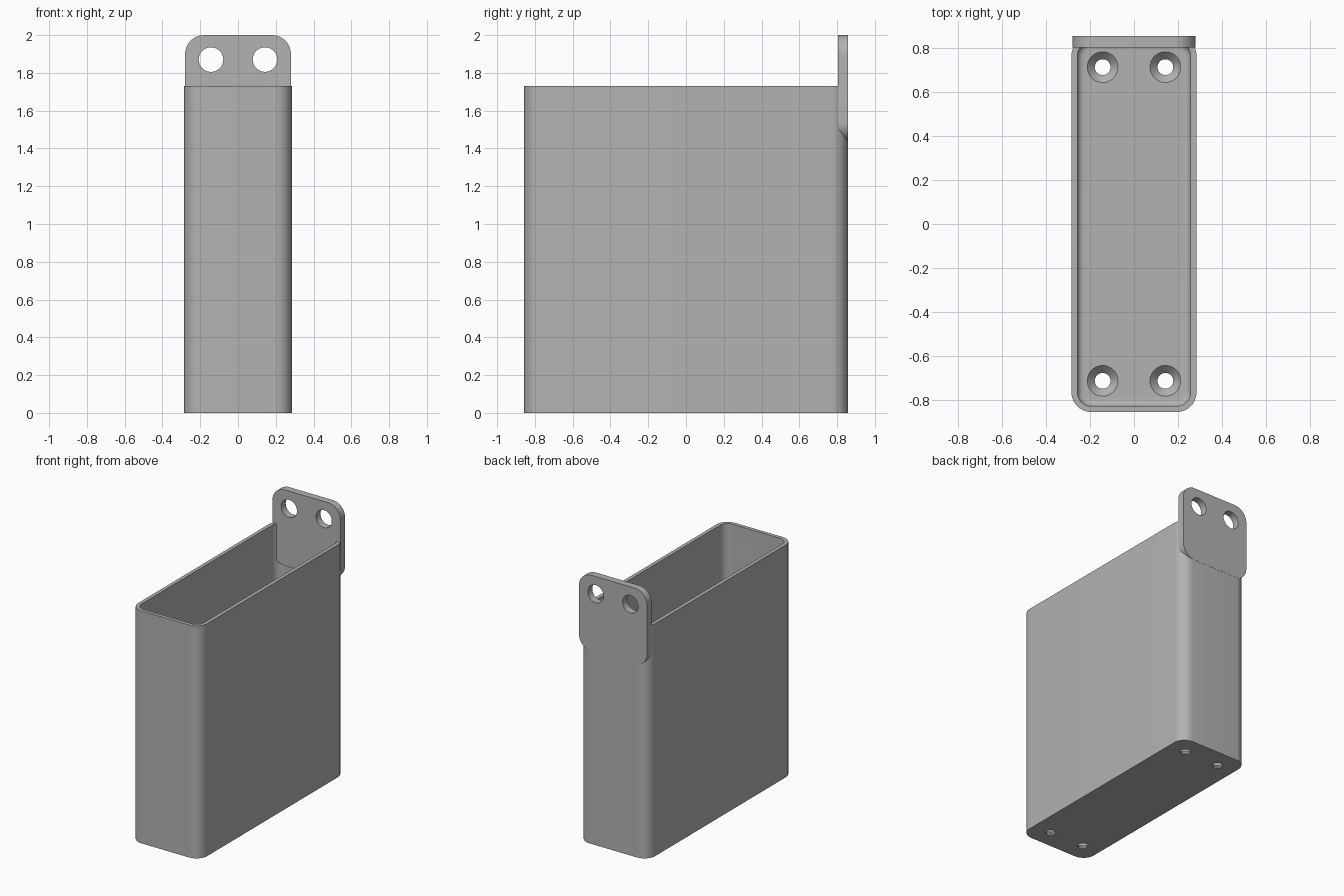
import bpy, bmesh
from math import sin, cos, pi, radians
from mathutils import Matrix, Vector

if "Cube" in bpy.data.objects:
    bpy.data.objects.remove(bpy.data.objects["Cube"])

grey = bpy.data.materials.new("plain grey")
grey.use_nodes = True
grey.diffuse_color = (0.45, 0.45, 0.45, 1)
grey.node_tree.nodes["Principled BSDF"].inputs["Base Color"].default_value = grey.diffuse_color

HALF_X, HALF_Y, HEIGHT = 0.285, 0.857, 1.73
WALL, FLOOR, CORNER = 0.027, 0.045, 0.09
FILLET = 0.03


def rounded_rect(hx, hy, r, z, steps=10):
    """Outline of a rounded rectangle at height z."""
    pts = []
    for quarter, (sx, sy) in enumerate([(1, 1), (-1, 1), (-1, -1), (1, -1)]):
        for i in range(steps + 1):
            a = (quarter + i / steps) * pi / 2
            pts.append(Vector((sx * (hx - r) + r * cos(a), sy * (hy - r) + r * sin(a), z)))
    return pts


def circle(x, y, r, z, steps=40):
    return [Vector((x + r * cos(2 * pi * i / steps), y + r * sin(2 * pi * i / steps), z))
            for i in range(steps)]


def loft(name, outlines, matrix=Matrix()):
    """Closed solid through outlines with equal point counts."""
    bm = bmesh.new()
    rings = [[bm.verts.new(matrix @ p) for p in o] for o in outlines]
    n = len(rings[0])
    for low, high in zip(rings, rings[1:]):
        for i in range(n):
            j = (i + 1) % n
            bm.faces.new((low[i], low[j], high[j], high[i]))
    bm.faces.new(rings[0][::-1])
    bm.faces.new(rings[-1])
    bmesh.ops.recalc_face_normals(bm, faces=bm.faces)
    mesh = bpy.data.meshes.new(name)
    bm.to_mesh(mesh)
    bm.free()
    mesh.materials.append(grey)
    obj = bpy.data.objects.new(name, mesh)
    bpy.context.collection.objects.link(obj)
    return obj


def cut(target, cutter):
    bpy.context.view_layer.objects.active = target
    mod = target.modifiers.new("cut", "BOOLEAN")
    mod.operation, mod.solver, mod.object = "DIFFERENCE", "EXACT", cutter
    bpy.ops.object.modifier_apply(modifier=mod.name)
    bpy.data.objects.remove(cutter)


def smooth(obj):
    bpy.ops.object.select_all(action="DESELECT")
    obj.select_set(True)
    bpy.context.view_layer.objects.active = obj
    bpy.ops.object.shade_smooth_by_angle(angle=radians(30))


# Tall open box with a filleted floor
box = loft("box", [rounded_rect(HALF_X, HALF_Y, CORNER, z) for z in (0, HEIGHT)])
inner = []
for i in range(7):
    a = i / 6 * pi / 2
    inset = WALL + FILLET * (1 - sin(a))
    inner.append(rounded_rect(HALF_X - inset, HALF_Y - inset, CORNER - inset,
                              FLOOR + FILLET * (1 - cos(a))))
inner.append(rounded_rect(HALF_X - WALL, HALF_Y - WALL, CORNER - WALL, HEIGHT + 0.1))
cut(box, loft("cavity", inner))

# Countersunk screw holes in the floor
for x in (-0.143, 0.143):
    for y in (-0.715, 0.715):
        profile = [(0.036, -0.1), (0.036, 0.01), (0.07, FLOOR), (0.07, FLOOR + 0.1)]
        cut(box, loft("screw_hole", [circle(x, y, r, z) for r, z in profile]))
smooth(box)

# Hanging tab at the back with two round holes
TAB_LOW, TAB_HIGH, TAB_THICK = 1.435, 2.0, 0.053
upright = Matrix.Translation((0, HALF_Y + 0.001, (TAB_LOW + TAB_HIGH) / 2)) @ Matrix.Rotation(pi / 2, 4, "X")
tab = loft("hanging_tab", [rounded_rect(0.28, (TAB_HIGH - TAB_LOW) / 2, 0.1, z)
                           for z in (0, TAB_THICK)], upright)
for x in (-0.143, 0.143):
    cut(tab, loft("tab_hole", [circle(x, 0.153, 0.065, z) for z in (-0.1, 0.2)], upright))
smooth(tab)
